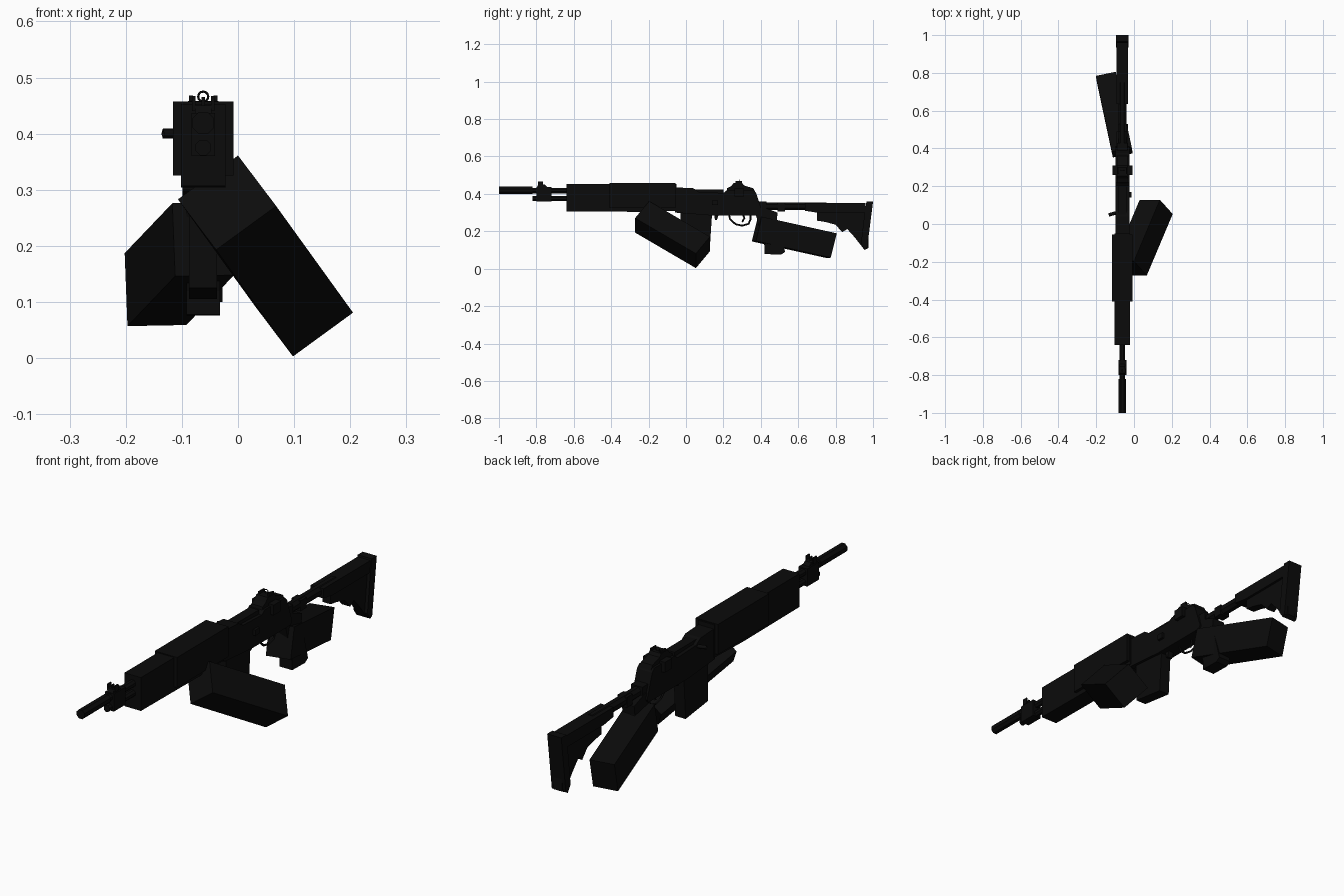
import bpy, bmesh, math
from mathutils import Vector

cube = bpy.data.objects.get("Cube")
if cube:
    bpy.data.objects.remove(cube, do_unlink=True)

CX = -0.062  # centre line of the rifle


def material(name, value):
    m = bpy.data.materials.new(name)
    m.use_nodes = True
    colour = (value, value, value, 1)
    m.diffuse_color = colour
    m.node_tree.nodes["Principled BSDF"].inputs["Base Color"].default_value = colour
    return m


metal = material("gun black", 0.0033)
sleeve = material("sleeve black", 0.0035)


def finish(name, bm, mat):
    bmesh.ops.recalc_face_normals(bm, faces=bm.faces)
    me = bpy.data.meshes.new(name)
    bm.to_mesh(me)
    bm.free()
    me.materials.append(mat)
    ob = bpy.data.objects.new(name, me)
    bpy.context.collection.objects.link(ob)
    return ob


def plate(name, outline, width, x=CX):
    """Side outline of (y, z) points, extruded across x."""
    bm = bmesh.new()
    face = bm.faces.new([bm.verts.new((x - width / 2, y, z)) for y, z in outline])
    ext = bmesh.ops.extrude_face_region(bm, geom=[face])["geom"]
    verts = [v for v in ext if isinstance(v, bmesh.types.BMVert)]
    bmesh.ops.translate(bm, verts=verts, vec=(width, 0, 0))
    return finish(name, bm, metal)


def box(name, y0, y1, z0, z1, width, x=CX):
    return plate(name, [(y0, z0), (y1, z0), (y1, z1), (y0, z1)], width, x)


def tube(name, y0, y1, z, r, sides=8):
    n = [2 * math.pi * (i + 0.5) / sides for i in range(sides)]
    bm = bmesh.new()
    rings = [[bm.verts.new((CX + r * math.cos(a), y, z + r * math.sin(a))) for a in n]
             for y in (y0, y1)]
    for i in range(sides):
        j = (i + 1) % sides
        bm.faces.new((rings[0][i], rings[0][j], rings[1][j], rings[1][i]))
    bm.faces.new(rings[0])
    bm.faces.new(rings[1])
    return finish(name, bm, metal)


def slanted_box(name, corner, a, b, c):
    """Box spanned from one corner by three edges."""
    p, a, b, c = map(Vector, (corner, a, b, c))
    bm = bmesh.new()
    base = [bm.verts.new(p + q) for q in (a * 0, a, a + b, b)]
    face = bm.faces.new(base)
    ext = bmesh.ops.extrude_face_region(bm, geom=[face])["geom"]
    bmesh.ops.translate(bm, vec=c, verts=[v for v in ext if isinstance(v, bmesh.types.BMVert)])
    return finish(name, bm, sleeve)


def wire(name, points, radius, cyclic=False):
    cu = bpy.data.curves.new(name, "CURVE")
    cu.dimensions = "3D"
    cu.bevel_depth = radius
    cu.bevel_resolution = 0
    sp = cu.splines.new("POLY")
    sp.points.add(len(points) - 1)
    for pt, co in zip(sp.points, points):
        pt.co = (*co, 1)
    sp.use_cyclic_u = cyclic
    cu.materials.append(metal)
    ob = bpy.data.objects.new(name, cu)
    bpy.context.collection.objects.link(ob)


# Blocky forearms
slanted_box("left_forearm", (0.068, -0.272, 0.271),
            (0.137, 0.325, -0.19), (-0.107, 0, -0.078), (-0.068, 0.075, 0.09))
slanted_box("right_forearm", (-0.112, 0.352, 0.146),
            (-0.085, 0.4, -0.089), (0.105, 0.022, 0.002), (-0.005, 0.032, 0.13))

# Barrel, muzzle device and gas tube
tube("barrel", -0.86, -0.6, 0.418, 0.016)
tube("muzzle_device", -1.0, -0.82, 0.419, 0.021)
tube("gas_tube", -0.82, -0.6, 0.375, 0.015)
box("gas_block", -0.8, -0.72, 0.36, 0.437, 0.042)

# Front sight with two guard ears
plate("front_sight_base", [(-0.8, 0.43), (-0.735, 0.43), (-0.755, 0.45), (-0.79, 0.45)], 0.03)
box("front_sight_post", -0.782, -0.77, 0.44, 0.465, 0.006)
for side, name in ((-1, "right"), (1, "left")):
    box(name + "_sight_ear", -0.79, -0.765, 0.44, 0.467, 0.006, CX + side * 0.017)

# Handguard
plate("handguard_core", [(-0.64, 0.307), (-0.25, 0.304), (-0.05, 0.31),
                         (-0.05, 0.453), (-0.64, 0.453)], 0.08)
box("handguard_shell", -0.41, -0.055, 0.325, 0.457, 0.108)

# Receiver
plate("receiver", [(-0.06, 0.3), (0.13, 0.285), (0.4, 0.285), (0.41, 0.3), (0.375, 0.405),
                   (0.36, 0.42), (0.22, 0.42), (0.2, 0.405), (0.07, 0.41),
                   (0.04, 0.43), (-0.06, 0.435)], 0.074)
box("bolt_cover", 0.0, 0.2, 0.395, 0.424, 0.045)
wire("bolt_handle", [(CX - 0.03, 0.06, 0.4), (CX - 0.072, 0.048, 0.4)], 0.009)
box("side_catch", 0.14, 0.17, 0.34, 0.365, 0.012, CX + 0.042)

# Rear sight, its side knobs and ring
plate("rear_sight_base", [(0.215, 0.41), (0.37, 0.41), (0.36, 0.43), (0.31, 0.445),
                          (0.3, 0.458), (0.255, 0.458), (0.24, 0.44), (0.22, 0.43)], 0.055)
box("rear_sight_knobs", 0.26, 0.31, 0.385, 0.43, 0.106)
for side, name in ((-1, "right"), (1, "left")):
    box(name + "_rear_sight_ear", 0.265, 0.3, 0.445, 0.468, 0.007, CX + side * 0.022)
ring = [2 * math.pi * i / 12 for i in range(12)]
wire("rear_sight_ring", [(CX + 0.009 * math.cos(a), 0.285, 0.466 + 0.009 * math.sin(a))
                         for a in ring], 0.002, True)

# Magazine and catch
plate("magazine", [(-0.03, 0.32), (0.14, 0.32), (0.139, 0.29), (0.127, 0.105), (-0.028, 0.125)], 0.05)
plate("magazine_catch", [(0.15, 0.29), (0.175, 0.29), (0.165, 0.26), (0.155, 0.26)], 0.025)

# Trigger and guard
wire("trigger_guard", [(CX, y, z) for y, z in ((0.23, 0.29), (0.235, 0.265), (0.265, 0.238),
     (0.3, 0.23), (0.335, 0.24), (0.345, 0.265), (0.345, 0.29))], 0.005)
wire("trigger", [(CX, 0.305, 0.29), (CX, 0.312, 0.27), (CX, 0.3, 0.25)], 0.005)

# Pistol grip
plate("pistol_grip", [(0.37, 0.3), (0.41, 0.33), (0.49, 0.3), (0.485, 0.26), (0.53, 0.09),
                      (0.51, 0.076), (0.42, 0.078), (0.42, 0.12)], 0.06)

# Stock tube, sleeve and butt
box("stock_adapter", 0.37, 0.43, 0.3, 0.36, 0.055)
tube("stock_tube", 0.38, 0.75, 0.334, 0.023)
box("stock_collar", 0.49, 0.53, 0.307, 0.353, 0.045)
plate("stock_sleeve", [(0.635, 0.31), (0.7, 0.3), (0.96, 0.3), (0.96, 0.352), (0.635, 0.352)], 0.062)
plate("stock_body", [(0.7, 0.305), (0.7, 0.257), (0.745, 0.25), (0.8, 0.235), (0.835, 0.195),
                     (0.862, 0.212), (0.9, 0.17), (0.955, 0.1), (0.975, 0.11),
                     (0.975, 0.31)], 0.04)
plate("butt_plate", [(0.935, 0.13), (0.955, 0.1), (0.968, 0.108), (1.0, 0.358),
                     (0.965, 0.358), (0.955, 0.3)], 0.068)
